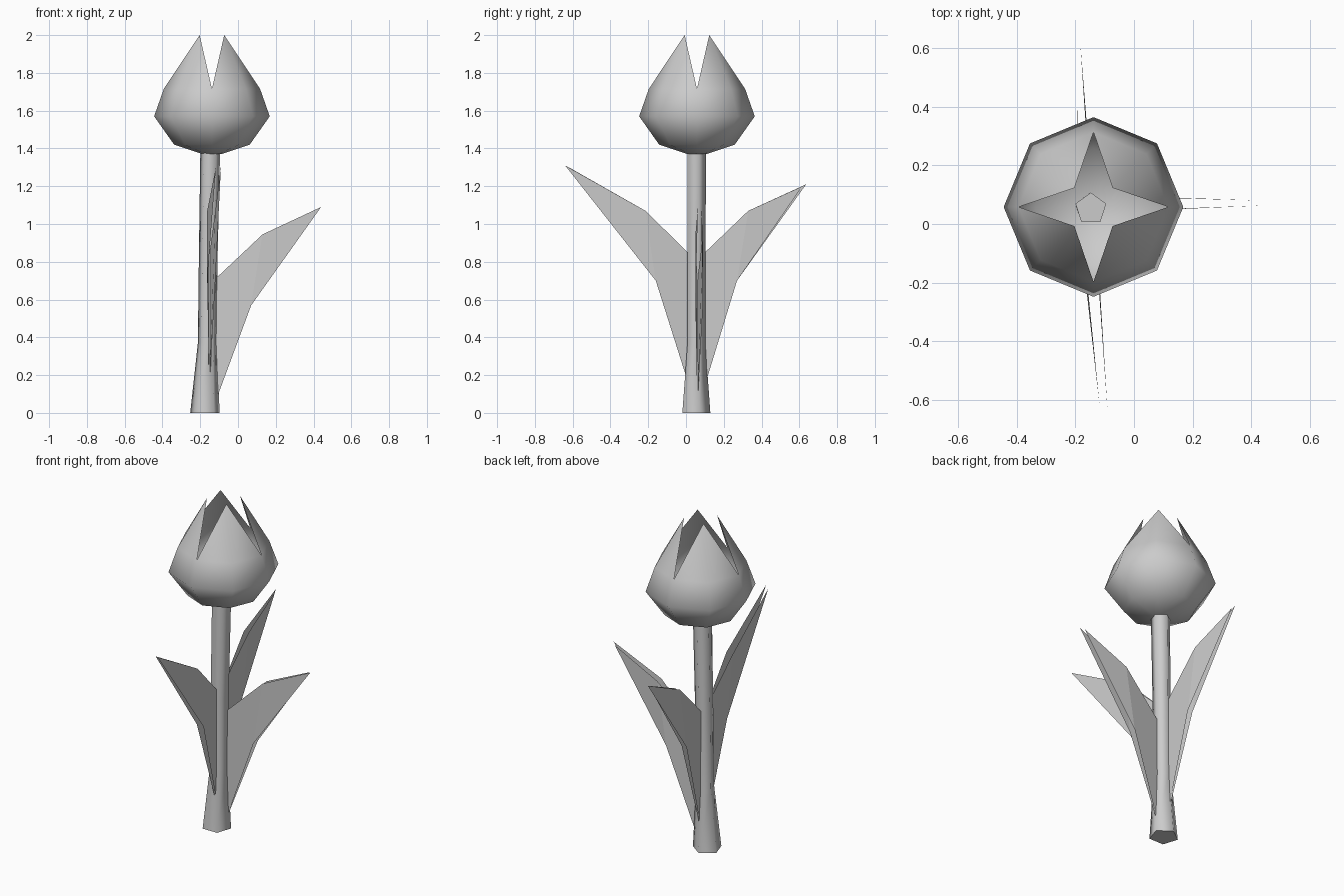
import bpy, bmesh, math
from math import sin, cos, pi

cube = bpy.data.objects.get("Cube")
if cube:
    bpy.data.objects.remove(cube)

grey = bpy.data.materials.new("plain_grey")
grey.use_nodes = True
colour = (0.6, 0.6, 0.6, 1)
grey.diffuse_color = colour
grey.node_tree.nodes["Principled BSDF"].inputs["Base Color"].default_value = colour


def finish(bm, name, smooth_angle=None):
    mesh = bpy.data.meshes.new(name)
    bm.to_mesh(mesh)
    bm.free()
    mesh.materials.append(grey)
    obj = bpy.data.objects.new(name, mesh)
    bpy.context.collection.objects.link(obj)
    if smooth_angle:
        bpy.ops.object.select_all(action="DESELECT")
        obj.select_set(True)
        bpy.context.view_layer.objects.active = obj
        bpy.ops.object.shade_smooth_by_angle(angle=math.radians(smooth_angle))
    return obj


def ring(bm, x, y, z, radius, sides, turn=0.0):
    return [bm.verts.new((x + radius * cos(turn + 2 * pi * i / sides),
                          y + radius * sin(turn + 2 * pi * i / sides), z))
            for i in range(sides)]


def bridge(bm, low, high):
    n = len(low)
    for i in range(n):
        j = (i + 1) % n
        bm.faces.new((low[i], low[j], high[j], high[i]))


# Five-sided stem, flared at the foot and leaning slightly
bm = bmesh.new()
stations = [(-0.175, 0.047, 0, 0.082), (-0.163, 0.05, 0.37, 0.052),
            (-0.158, 0.05, 0.8, 0.052), (-0.147, 0.052, 1.39, 0.055)]
rings = [ring(bm, x, y, z, r, 5, pi / 2) for x, y, z, r in stations]
for low, high in zip(rings, rings[1:]):
    bridge(bm, low, high)
bm.faces.new(rings[0][::-1])
bm.faces.new(rings[-1])
finish(bm, "stem", 75)

# Open eight-sided flower cup with four pointed petals on the diagonals
CX, CY = -0.138, 0.058
bm = bmesh.new()
rings = [ring(bm, CX, CY, z, r, 8)
         for z, r in [(1.37, 0.05), (1.42, 0.2), (1.57, 0.306), (1.715, 0.255)]]
bm.faces.new(rings[0][::-1])
for low, high in zip(rings, rings[1:]):
    bridge(bm, low, high)
rim = rings[-1]
for i in range(1, 8, 2):
    a = i * pi / 4
    tip = bm.verts.new((CX + 0.092 * cos(a), CY + 0.092 * sin(a), 2.0))
    bm.faces.new((rim[i - 1], rim[i], tip))
    bm.faces.new((rim[i], rim[(i + 1) % 8], tip))
finish(bm, "flower", 80)


# Leaves: two thin blades each, given as (reach, height) outlines with a
# sideways offset that drifts from the elbows to the tip
def leaf(name, outline, place, elbow_sides, tip_sides, root_side):
    bm = bmesh.new()
    for k, (elbow, tip) in enumerate(zip(elbow_sides, tip_sides)):
        sides = [root_side, elbow, tip, elbow, root_side]
        verts = []
        for i, ((reach, z), side) in enumerate(zip(outline, sides)):
            if k and i == 2:
                reach, z = reach - 0.02, z - 0.01
            verts.append(bm.verts.new(place(reach, side) + (z,)))
        root, low, tip_v, high, top = verts
        bm.faces.new((root, low, high, top))
        bm.faces.new((low, tip_v, high))
    finish(bm, name)


leaf("left_leaf",
     [(-0.13, 0.03), (0.07, 0.57), (0.44, 1.09), (0.13, 0.945), (-0.13, 0.70)],
     lambda r, s: (r, s), (0.05, 0.09), (0.063, 0.08), 0.06)
leaf("front_leaf",
     [(-0.03, 0.1), (0.16, 0.70), (0.64, 1.31), (0.215, 1.07), (-0.03, 0.83)],
     lambda r, s: (s, -r), (-0.12, -0.163), (-0.09, -0.117), -0.152)
leaf("back_leaf",
     [(0.08, 0.08), (0.27, 0.70), (0.636, 1.21), (0.33, 1.07), (0.08, 0.83)],
     lambda r, s: (s, r), (-0.192, -0.16), (-0.19, -0.183), -0.165)
